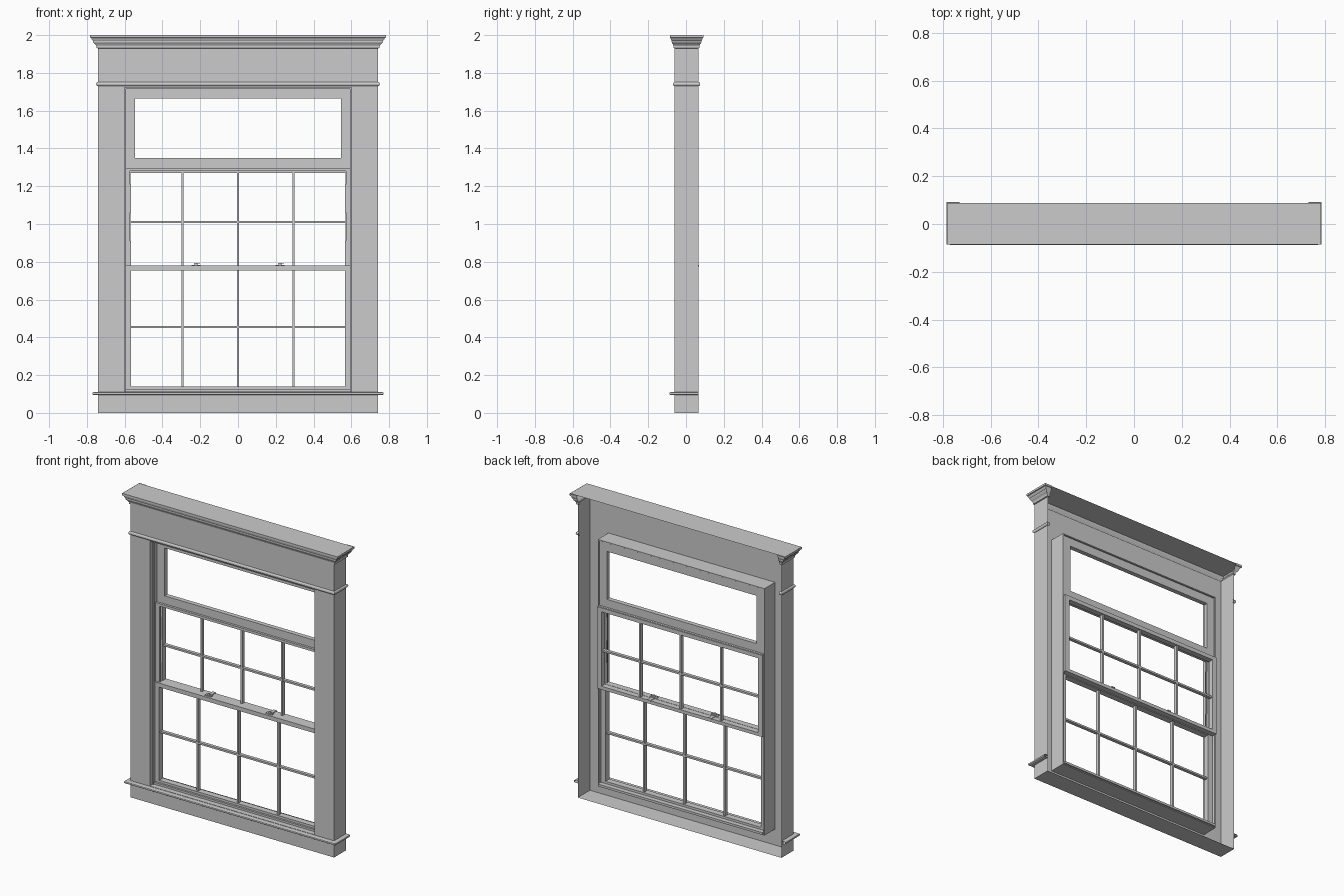
import bpy, bmesh, math

if "Cube" in bpy.data.objects:
    bpy.data.objects.remove(bpy.data.objects["Cube"])

CX, FY, BY = 0.742, -0.06, 0.066      # casing half width, front and back planes
JX = 0.605                            # opening half width


def finish(name, bm, normals=True):
    bmesh.ops.remove_doubles(bm, verts=bm.verts, dist=1e-5)
    if normals:
        bmesh.ops.recalc_face_normals(bm, faces=bm.faces)
    me = bpy.data.meshes.new(name)
    bm.to_mesh(me)
    bm.free()
    ob = bpy.data.objects.new(name, me)
    bpy.context.collection.objects.link(ob)
    return ob


def add_box(bm, x0, x1, y0, y1, z0, z1):
    r = bmesh.ops.create_cube(bm, size=1)
    for v in r["verts"]:
        v.co = ((x0 + x1) / 2 + v.co.x * (x1 - x0),
                (y0 + y1) / 2 + v.co.y * (y1 - y0),
                (z0 + z1) / 2 + v.co.z * (z1 - z0))


def boxes(name, items):
    bm = bmesh.new()
    for b in items:
        add_box(bm, *b)
    return finish(name, bm)


def add_quad(bm, pts):
    bm.faces.new([bm.verts.new(p) for p in pts])


def moulding(name, profile, returns, sx=1.0):
    """Sweep (offset, z) profile around the sides and front, mitred at corners."""
    path = [(CX, BY, 1, 1 if returns else 0), (CX, FY, 1, -1),
            (-CX, FY, -1, -1), (-CX, BY, -1, 1 if returns else 0)]
    if returns:                       # short returns behind the side walls
        path = [(CX - 0.012, BY, 0, 1)] + path + [(-CX + 0.012, BY, 0, 1)]
    bm = bmesh.new()
    rows = [[bm.verts.new((x + dx * o * sx, y + dy * o, z)) for o, z in profile]
            for x, y, dx, dy in path]
    for a, b in zip(rows, rows[1:]):
        for i in range(len(profile) - 1):
            bm.faces.new((a[i], a[i + 1], b[i + 1], b[i]))
    return finish(name, bm)


# Casing: a thin shell, open at the back
bm = bmesh.new()
for x0, x1, z0, z1 in ((-CX, CX, 0, 0.108), (-CX, CX, 1.73, 1.94),
                       (-CX, -JX, 0.108, 1.73), (JX, CX, 0.108, 1.73)):
    add_quad(bm, [(x0, FY, z0), (x1, FY, z0), (x1, FY, z1), (x0, FY, z1)])
add_quad(bm, [(-CX, FY, 0), (-CX, BY, 0), (CX, BY, 0), (CX, FY, 0)])
add_quad(bm, [(CX, FY, 0), (CX, BY, 0), (CX, BY, 1.94), (CX, FY, 1.94)])
add_quad(bm, [(-CX, BY, 0), (-CX, FY, 0), (-CX, FY, 1.94), (-CX, BY, 1.94)])
finish("casing_shell", bm, False)

# Crown, bead and stool mouldings
crown = [(0, 1.93), (0.005, 1.932), (0.005, 1.942), (0.008, 1.95), (0.013, 1.957),
         (0.016, 1.964), (0.016, 1.97), (0.02, 1.977), (0.022, 1.985),
         (0.026, 1.987), (0.026, 2.0)]
moulding("crown_moulding", crown, True, 1.6)
bm = bmesh.new()
add_quad(bm, [(-0.783, -0.086, 2), (0.783, -0.086, 2), (0.783, 0.088, 2), (-0.783, 0.088, 2)])
finish("crown_top", bm)
bead = [(0.009 * math.sin(math.pi * i / 6), 1.741 - 0.011 * math.cos(math.pi * i / 6))
        for i in range(7)]
moulding("head_bead", bead, True)
stool = [(0, 0.094), (0.022, 0.094), (0.027, 0.097), (0.028, 0.102),
         (0.027, 0.107), (0.022, 0.11), (0, 0.11)]
moulding("stool_moulding", stool, False)

# Jambs lining the opening, with inner stops
JB = 0.05
boxes("jamb_lining", [(s * 0.6035 - 0.0035, s * 0.6035 + 0.0035, FY, JB, 0.105, 1.73)
                      for s in (-1, 1)] +
      [(-JX, JX, FY, JB, 1.723, 1.73), (-JX, JX, FY, JB, 0.105, 0.112)])
boxes("jamb_stop", [(s * 0.5975 - 0.004, s * 0.5975 + 0.004, -0.035, -0.014, 0.112, 1.723)
                    for s in (-1, 1)] + [(-0.6, 0.6, -0.035, -0.014, 1.715, 1.723)])


def sash(name, hx, stile, z0, bottom, z1, top, y0, y1, bars=None):
    """Rectangular sash frame with optional glazing bars."""
    gx, a, b, ym = hx - stile, z0 + bottom, z1 - top, (y0 + y1) / 2
    boxes(name + "_frame", [(-hx, -gx, y0, y1, z0, z1), (gx, hx, y0, y1, z0, z1),
                            (-gx, gx, y0, y1, z0, a), (-gx, gx, y0, y1, b, z1)])
    if bars:
        w, d = 0.006, 0.012
        boxes(name + "_glazing_bars",
              [(x - w, x + w, ym - d, ym + d, a, b) for x in (-0.294, 0, 0.294)] +
              [(-gx, gx, ym - d * 0.9, ym + d * 0.9, bars - w, bars + w)])


# Transom light, upper (rear) sash and lower (front) sash
sash("transom", 0.6, 0.055, 1.295, 0.055, 1.72, 0.055, 0.015, 0.045)
sash("upper_sash", 0.603, 0.033, 0.757, 0.022, 1.295, 0.026, 0.03, 0.066, 1.01)
sash("lower_sash", 0.6, 0.034, 0.112, 0.028, 0.78, 0.027, -0.012, 0.029, 0.455)
boxes("transom_bar", [(-0.6, 0.6, 0.0, 0.06, 1.28, 1.297)])
boxes("sash_sill", [(-0.6, 0.6, -0.025, 0.06, 0.11, 0.125)])

# Side tracks for the sashes
boxes("side_track", [(s * 0.57 - 0.003, s * 0.57 + 0.003, y, y + 0.006, z0, z1)
                     for s in (-1, 1)
                     for y, z0, z1 in ((0.004, 0.78, 0.91), (0.004, 1.06, 1.21))] +
      [(s * 0.586 - 0.014, s * 0.586 + 0.014, 0.0, 0.012, 0.78, 1.28) for s in (-1, 1)])

# Sash locks on the meeting rail
for s, side in ((-1, "left"), (1, "right")):
    bm = bmesh.new()
    x = s * 0.222
    add_box(bm, x - 0.024, x + 0.024, 0.002, 0.024, 0.78, 0.784)
    add_box(bm, x - 0.01, x + 0.022, 0.008, 0.018, 0.787, 0.791)
    add_box(bm, x - 0.012, x + 0.012, 0.03, 0.07, 0.776, 0.783)
    r = bmesh.ops.create_cone(bm, cap_ends=True, segments=16, radius1=0.009,
                              radius2=0.007, depth=0.012)
    bmesh.ops.translate(bm, verts=r["verts"], vec=(x, 0.013, 0.788))
    finish("sash_lock_" + side, bm)
